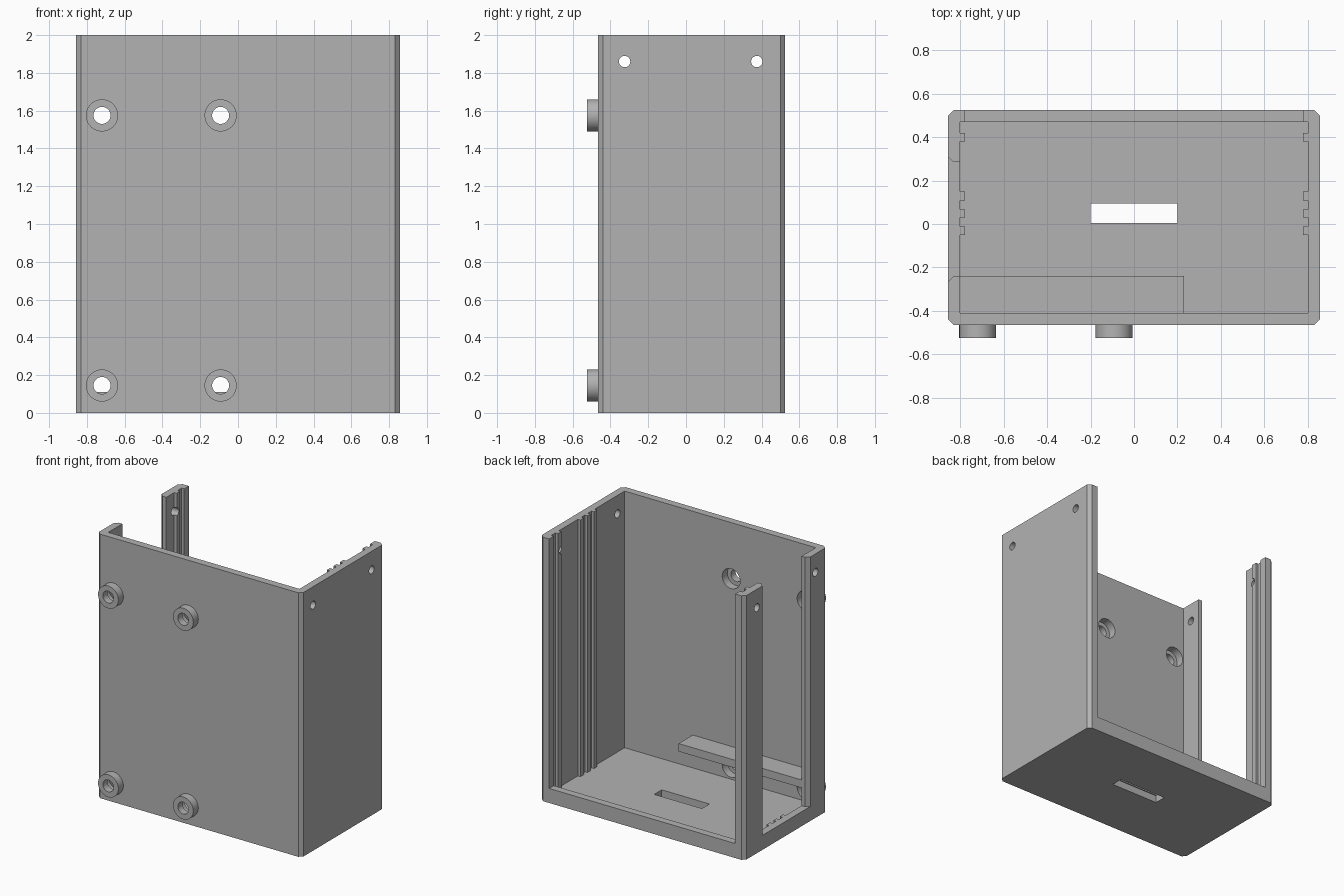
import bpy, bmesh, math
from mathutils import Matrix, Vector

if "Cube" in bpy.data.objects:
    bpy.data.objects.remove(bpy.data.objects["Cube"], do_unlink=True)

GREY = (0.45, 0.45, 0.45, 1)
mat = bpy.data.materials.new("matte grey")
mat.use_nodes = True
mat.diffuse_color = GREY
mat.node_tree.nodes["Principled BSDF"].inputs["Base Color"].default_value = GREY

W, FRONT, BACK, TOP = 0.857, -0.465, 0.525, 2.0   # outer half width, depth, height
T, C = 0.056, 0.026                               # wall thickness, edge chamfer
SILL = 0.11                                       # lower edge of both openings
OVER = TOP + 0.2


def add_object(name, bm):
    bmesh.ops.recalc_face_normals(bm, faces=bm.faces)
    mesh = bpy.data.meshes.new(name)
    bm.to_mesh(mesh)
    bm.free()
    mesh.materials.append(mat)
    obj = bpy.data.objects.new(name, mesh)
    bpy.context.collection.objects.link(obj)
    return obj


def prism(name, outline, z0, z1):
    """Extrude a plan outline from z0 to z1."""
    bm = bmesh.new()
    face = bm.faces.new([bm.verts.new((x, y, z0)) for x, y in outline])
    new = bmesh.ops.extrude_face_region(bm, geom=[face])["geom"]
    verts = [g for g in new if isinstance(g, bmesh.types.BMVert)]
    bmesh.ops.translate(bm, verts=verts, vec=(0, 0, z1 - z0))
    return add_object(name, bm)


def box(name, x0, x1, y0, y1, z0, z1):
    return prism(name, [(x0, y0), (x1, y0), (x1, y1), (x0, y1)], z0, z1)


def rod(name, radius, start, end):
    """Cylinder between two points."""
    a, b = Vector(start), Vector(end)
    turn = (b - a).to_track_quat("Z", "Y").to_matrix().to_4x4()
    bm = bmesh.new()
    bmesh.ops.create_cone(bm, cap_ends=True, segments=40, radius1=radius, radius2=radius,
                          depth=(b - a).length, matrix=Matrix.Translation((a + b) / 2) @ turn)
    return add_object(name, bm)


def combine(target, tool, operation="DIFFERENCE"):
    mod = target.modifiers.new(operation, "BOOLEAN")
    mod.operation, mod.object, mod.solver = operation, tool, "EXACT"
    bpy.context.view_layer.objects.active = target
    bpy.ops.object.modifier_apply(modifier=mod.name)
    bpy.data.objects.remove(tool, do_unlink=True)


# Outer block with chamfered upright edges
right = [(W - C, FRONT), (W, FRONT + C), (W, BACK - C), (W - C, BACK)]
case = prism("case", right + [(-x, y) for x, y in reversed(right)], 0, TOP)

# Round feet on the front wall
foot_spots = [(x, z) for x in (-0.72, -0.092) for z in (0.145, 1.575)]
for x, z in foot_spots:
    combine(case, rod("foot", 0.085, (x, -0.525, z), (x, FRONT + 0.02, z)), "UNION")

# Cavity whose side outline leaves the guide rails standing
inner, rail = W - T, W - T - 0.022
side = [(inner, FRONT + T)]
for y0, y1 in ((-0.05, -0.012), (0.03, 0.067), (0.108, 0.15), (0.38, 0.42)):
    side += [(inner, y0), (rail, y0), (rail, y1), (inner, y1)]
side.append((inner, BACK - T))
combine(case, prism("cavity", side + [(-x, y) for x, y in reversed(side)], T, OVER))

# Open back above the sill
combine(case, box("back_opening", -rail, rail, BACK - T - 0.02, BACK + 0.1, SILL, OVER))

# Open side with bevelled outer edges
y0, y1, e = -0.24, 0.285, 0.06
combine(case, prism("side_opening", [
    (-0.75, y0), (C - W, y0), (C - W - e, y0 - e),
    (C - W - e, y1 + e), (C - W, y1), (-0.75, y1)], SILL, OVER))

# Slot in the floor
combine(case, box("floor_slot", -0.2, 0.2, 0.005, 0.095, -0.1, 0.2))

# Screw holes through both side walls
for y in (-0.325, 0.375):
    combine(case, rod("side_hole", 0.03, (-1, y, 1.86), (1, y, 1.86)))

# Foot bores with wide recesses on the inside
for x, z in foot_spots:
    combine(case, rod("bore", 0.045, (x, -0.6, z), (x, -0.36, z)))
    combine(case, rod("recess", 0.075, (x, FRONT - 0.005, z), (x, -0.36, z)))

# Shelf along the front wall
shelf = box("shelf", -inner - 0.01, 0.23, FRONT + T - 0.01, -0.24, 0.245, 0.305)

for obj in (case, shelf):
    bpy.ops.object.select_all(action="DESELECT")
    obj.select_set(True)
    bpy.context.view_layer.objects.active = obj
    bpy.ops.object.shade_smooth_by_angle(angle=math.radians(30))
